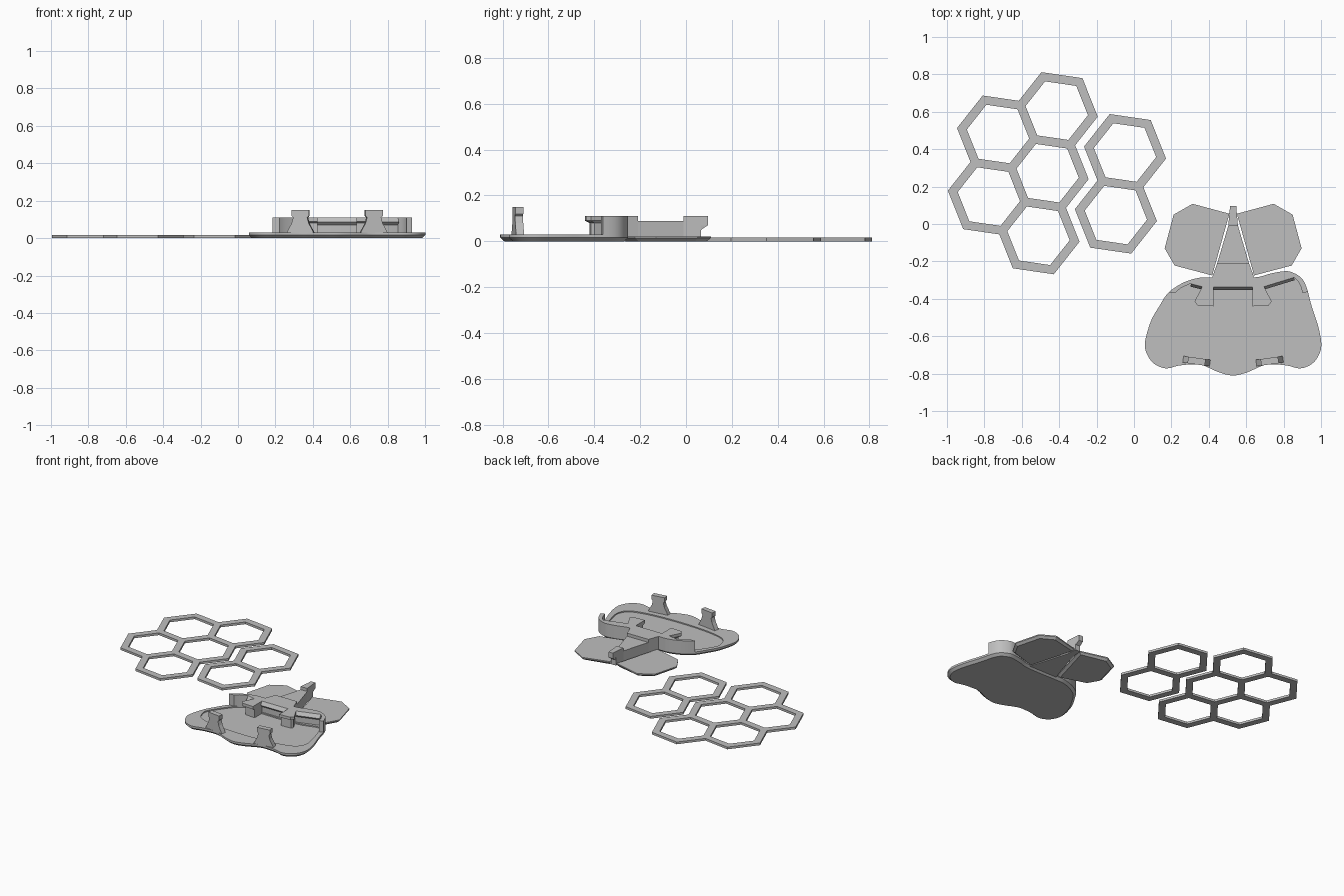
import bpy, bmesh, math
from mathutils import Vector

if "Cube" in bpy.data.objects:
    bpy.data.objects.remove(bpy.data.objects["Cube"])

CX = 0.53  # centre line of the insect-shaped holder

gray = bpy.data.materials.new("plain gray")
gray.diffuse_color = (0.52, 0.52, 0.52, 1)
gray.use_nodes = True
gray.node_tree.nodes["Principled BSDF"].inputs["Base Color"].default_value = gray.diffuse_color


def finish(bm, name, smooth=False):
    me = bpy.data.meshes.new(name)
    bm.to_mesh(me)
    bm.free()
    ob = bpy.data.objects.new(name, me)
    bpy.context.collection.objects.link(ob)
    me.materials.append(gray)
    if smooth:
        bpy.ops.object.select_all(action='DESELECT')
        ob.select_set(True)
        bpy.context.view_layer.objects.active = ob
        bpy.ops.object.shade_smooth_by_angle(angle=math.radians(30))
    return ob


def solid(name, rings, smooth=False, x=CX):
    """Stack outlines of equal length, given as (points, z), into a closed solid."""
    bm = bmesh.new()
    loops = [[bm.verts.new((p[0], p[1], z)) for p in pts] for pts, z in rings]
    n = len(loops[0])
    for lo, hi in zip(loops, loops[1:]):
        for i in range(n):
            j = (i + 1) % n
            bm.faces.new((lo[i], lo[j], hi[j], hi[i]))
    bm.faces.new(loops[0][::-1])
    bm.faces.new(loops[-1])
    bmesh.ops.recalc_face_normals(bm, faces=bm.faces)
    ob = finish(bm, name, smooth)
    ob.location.x = x
    return ob


def spline(pts, steps=4):
    """Closed smooth curve through the points."""
    out, n = [], len(pts)
    for i in range(n):
        a, b, c, d = (Vector(pts[(i + k) % n]) for k in (-1, 0, 1, 2))
        for s in range(steps):
            t = s / steps
            out.append(0.5 * (2 * b + (c - a) * t + (2 * a - 5 * b + 4 * c - d) * t ** 2
                              + (3 * b - a - 3 * c + d) * t ** 3))
    return out


def inset(pts, d):
    out = []
    for i in range(len(pts)):
        t = (Vector(pts[(i + 1) % len(pts)]) - Vector(pts[i - 1])).normalized()
        out.append(Vector(pts[i]) + Vector((-t.y, t.x)) * d)
    return out


def mirrored(pts):
    return [(-x, y) for x, y in reversed(pts)]


# Honeycomb frames: a lattice of hexagonal cells with even walls
PITCH, TILT = 0.338, math.radians(-8.3)
R, R_IN, R_OUT = 0.195, 0.1685, 0.2215
NEAR = [(0, -1), (-1, 0), (-1, 1), (0, 1), (1, 0), (1, -1)]


def polar(r, a):
    return Vector((r * math.cos(a), r * math.sin(a)))


D1 = polar(PITCH, TILT + math.radians(270))
D2 = polar(PITCH, TILT + math.radians(210))


def honeycomb(name, origin, cells):
    bm = bmesh.new()

    def centre(c):
        return Vector(origin) + D1 * c[0] + D2 * c[1]

    def quad(*pts):
        bm.faces.new([bm.verts.new((p.x, p.y, 0)) for p in pts])

    for c in cells:
        o = centre(c)
        near = [(c[0] + a, c[1] + b) for a, b in NEAR]
        for k in range(6):
            dirs = [polar(1, TILT + math.radians(60 * (k + e))) for e in (0, 1)]
            quad(o + dirs[0] * R, o + dirs[1] * R, o + dirs[1] * R_IN, o + dirs[0] * R_IN)
            if near[k] in cells:
                continue
            # outer half of an exposed wall, mitred at both ends
            ends, m = [], centre(near[k])
            for d, side in zip(dirs, (near[k - 1], near[(k + 1) % 6])):
                v = o + d * R
                ends.append(m + (v - m) * (R_IN / R) if side in cells else o + d * R_OUT)
            quad(ends[0], ends[1], o + dirs[1] * R, o + dirs[0] * R)
    bmesh.ops.remove_doubles(bm, verts=bm.verts, dist=0.0005)
    ob = finish(bm, name)
    mod = ob.modifiers.new("thickness", 'SOLIDIFY')
    mod.thickness, mod.offset = 0.016, 1


honeycomb("large_honeycomb", (-0.413, 0.606), [(0, 0), (0, 1), (1, 0), (1, 1), (2, 0)])
honeycomb("small_honeycomb", (-0.048, 0.382), [(0, 0), (1, 0)])

# Base plate with a chamfered underside and a shallow pocket
front = [(0.075, -0.793), (0.158, -0.757), (0.21, -0.75), (0.29, -0.757), (0.36, -0.772),
         (0.425, -0.745), (0.463, -0.69), (0.471, -0.63)]
outline = spline([(0, -0.81)] + front + [
    (0.452, -0.537), (0.42, -0.44), (0.393, -0.34), (0.366, -0.29), (0.324, -0.262),
    (0.28, -0.252), (0.2, -0.265), (0.11, -0.286), (-0.115, -0.286), (-0.184, -0.288),
    (-0.265, -0.313), (-0.345, -0.366), (-0.395, -0.44), (-0.44, -0.52)] + mirrored(front))
base = solid("base_plate", [(inset(outline, 0.018), 0), (outline, 0.016), (outline, 0.03)], True)

pocket = spline([(0, -0.687), (0.18, -0.68), (0.31, -0.66), (0.38, -0.63), (0.41, -0.575),
                 (0.405, -0.51), (0.365, -0.36), (0.33, -0.31), (0.16, -0.345),
                 (-0.16, -0.34), (-0.23, -0.325), (-0.3, -0.365), (-0.405, -0.51),
                 (-0.41, -0.575), (-0.38, -0.63), (-0.31, -0.66), (-0.18, -0.68)])
cutter = solid("pocket_cutter", [(pocket, 0.022), (pocket, 0.06)])
cutter.hide_render = True
cutter.display_type = 'WIRE'
cut = base.modifiers.new("pocket", 'BOOLEAN')
cut.operation, cut.object, cut.solver = 'DIFFERENCE', cutter, 'EXACT'

# Upright wall along the back edge
outer = [p for p in outline if p.y > -0.375]
inner = [(-0.307, -0.366), (-0.28, -0.342), (-0.227, -0.318), (-0.158, -0.336), (0.158, -0.336),
         (0.325, -0.285), (0.345, -0.303), (0.362, -0.335), (0.372, -0.37)]
wall = outer + [Vector(p) for p in inner]
solid("back_wall", [(wall, 0.018), (wall, 0.11)], True)


# Snap lips on the inner side of the wall
def lip(name, a, b):
    a, b = Vector(a), Vector(b)
    t = (b - a).normalized()
    n = Vector((t.y, -t.x))
    solid(name, [([a + n * d, b + n * d, b - n * 0.005, a - n * 0.005], z)
                 for d, z in ((0.001, 0.07), (0.016, 0.085), (0.001, 0.11))])


lip("centre_lip", (-0.105, -0.336), (0.105, -0.336))
lip("right_lip", (0.158, -0.336), (0.325, -0.285))
lip("left_lip", (-0.225, -0.319), (-0.158, -0.336))

# Parts in left and right pairs
clip = [(0.104, -0.44), (0.19, -0.435), (0.206, -0.414), (0.163, -0.33), (0.104, -0.33)]
stem = [(0.104, -0.42), (0.18, -0.415), (0.19, -0.4), (0.155, -0.33), (0.104, -0.33)]
wing = [(0.112, -0.275), (0.313, -0.222), (0.366, -0.13), (0.318, 0.05), (0.217, 0.108),
        (0.02, 0.055)]
half_post = [(0.075, 0.025), (0.062, 0.05), (0.046, 0.08), (0.038, 0.11), (0.047, 0.12),
             (0.047, 0.15)]
post = half_post + mirrored(half_post)
for side, s in (("right", 1), ("left", -1)):
    def pick(pts):
        return pts if s > 0 else mirrored(pts)
    solid(side + "_clip", [(pick(stem), 0.02), (pick(stem), 0.08),
                           (pick(clip), 0.09), (pick(clip), 0.11)])
    w = pick(wing)
    solid(side + "_wing", [(inset(w, 0.018), 0), (w, 0.014), (w, 0.022)])
    ob = solid(side + "_front_post", [(post, 0), (post, 0.035)], x=CX + s * 0.193)
    ob.location.y = -0.716
    ob.rotation_euler = (math.pi / 2, 0, s * 0.14)


# Tapered tail rib between the wings
def rib(name, y0, w0, y1, w1, z0, z1):
    pts = [(-w0, y0), (w0, y0), (w1, y1), (-w1, y1)]
    solid(name, [(pts, z0), (pts, z1)])


rib("tail_root", -0.29, 0.114, -0.21, 0.085, 0.01, 0.11)
rib("tail_rib", -0.21, 0.085, -0.01, 0.026, 0.01, 0.088)
rib("tail_end", -0.01, 0.026, 0.065, 0.019, 0.01, 0.11)
# hooked tip with a sloping underside
solid("tail_tip", [([(-0.019, 0.06), (0.019, 0.06), (0.017, y), (-0.017, y)], z)
                   for y, z in ((0.066, 0.05), (0.095, 0.07), (0.095, 0.11))])
